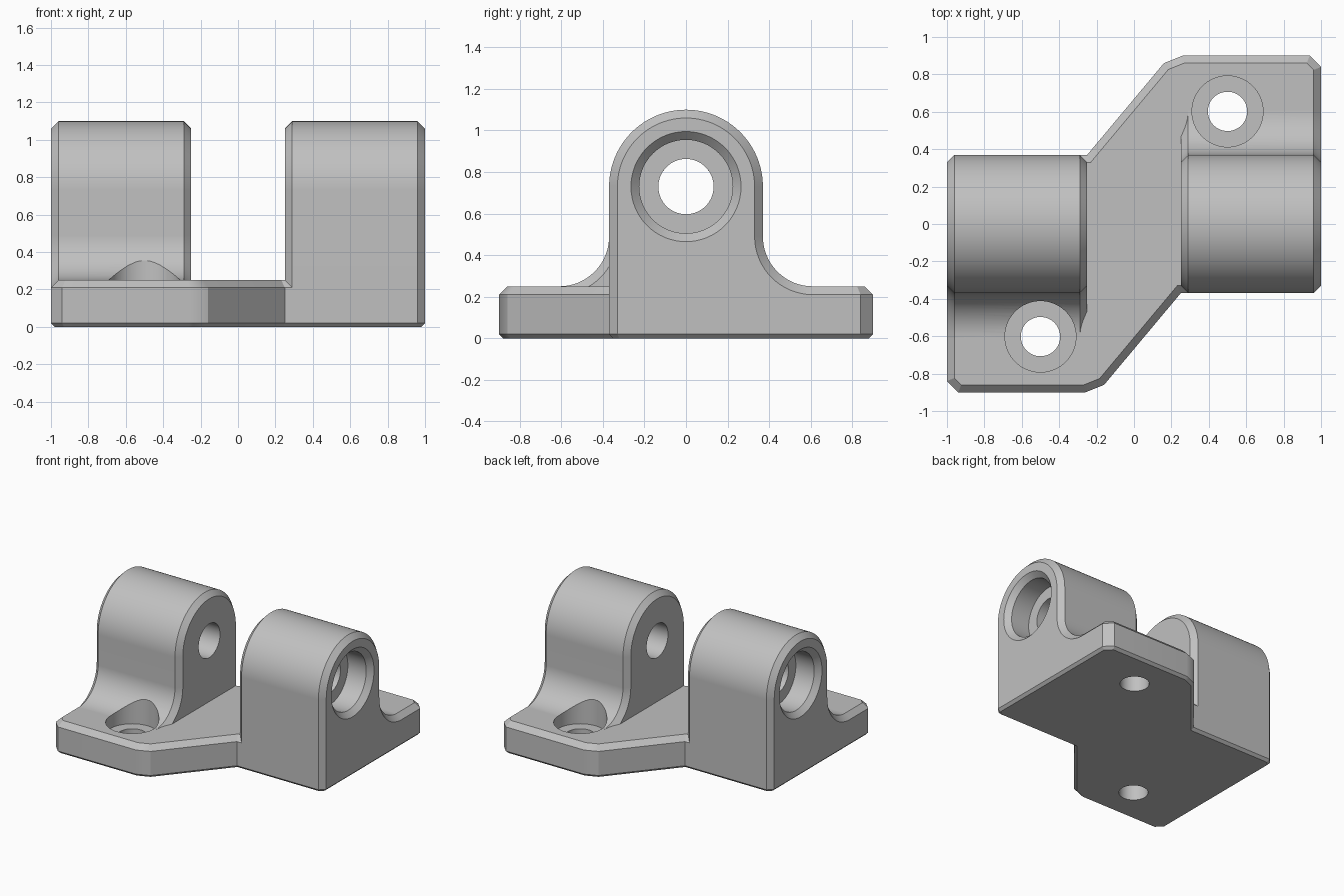
import bpy
import bmesh
import math
from mathutils import Matrix, Vector

cube = bpy.data.objects.get("Cube")
if cube:
    bpy.data.objects.remove(cube, do_unlink=True)

CHAMFER = 0.04
AXIS_Z = 0.73          # height of the pin axis
PLATE_TOP = 0.25
HALF_TURN = Matrix.Rotation(math.pi, 4, 'Z')

grey = bpy.data.materials.new("plain_grey")
grey.use_nodes = True
GREY = (0.53, 0.53, 0.53, 1)
grey.diffuse_color = GREY
grey.node_tree.nodes["Principled BSDF"].inputs["Base Color"].default_value = GREY


def loft(name, rings):
    """Closed solid through a list of equally long rings of points."""
    bm = bmesh.new()
    loops = [[bm.verts.new(p) for p in ring] for ring in rings]
    n = len(loops[0])
    for a, b in zip(loops, loops[1:]):
        for i in range(n):
            j = (i + 1) % n
            bm.faces.new((a[i], a[j], b[j], b[i]))
    bm.faces.new(loops[0][::-1])
    bm.faces.new(loops[-1])
    bmesh.ops.recalc_face_normals(bm, faces=bm.faces)
    mesh = bpy.data.meshes.new(name)
    bm.to_mesh(mesh)
    bm.free()
    mesh.materials.append(grey)
    obj = bpy.data.objects.new(name, mesh)
    bpy.context.collection.objects.link(obj)
    return obj


def turned(name, steps, matrix, sides=64):
    """Round solid from (height, radius) steps along z, then placed."""
    rings = []
    for h, r in steps:
        ring = [(r * math.cos(t), r * math.sin(t), h)
                for t in (2 * math.pi * i / sides for i in range(sides))]
        rings.append([matrix @ Vector(p) for p in ring])
    return loft(name, rings)


def inset(points, d):
    """Mitred inward offset of a counter-clockwise outline."""
    result = []
    for i, p in enumerate(points):
        p = Vector(p)
        a = (p - Vector(points[i - 1])).normalized()
        b = (Vector(points[(i + 1) % len(points)]) - p).normalized()
        na, nb = Vector((-a.y, a.x)), Vector((-b.y, b.x))
        result.append(p + (na + nb) * d / (1 + na.dot(nb)))
    return result


def arc(cy, cz, r, start, end, steps):
    angles = [math.radians(start + (end - start) * i / steps) for i in range(steps + 1)]
    return [(cy + r * math.cos(t), cz + r * math.sin(t)) for t in angles]


def combine(target, tool, operation):
    mod = target.modifiers.new(tool.name, 'BOOLEAN')
    mod.object, mod.operation, mod.solver = tool, operation, 'EXACT'
    bpy.context.view_layer.objects.active = target
    bpy.ops.object.modifier_apply(modifier=mod.name)
    bpy.data.objects.remove(tool, do_unlink=True)


# Base plate: half the outline, repeated by a half turn
half = [(-1, -0.84), (-0.94, -0.9), (-0.26, -0.9), (-0.16, -0.86),
        (0.25, -0.37), (0.96, -0.37), (1, -0.33)]
# the corner belongs to the turned half as well, so both halves join exactly
outline = half + [(-x, -y) for x, y in half]
layers = [(0, 0.02), (0.02, 0), (PLATE_TOP - CHAMFER, 0), (PLATE_TOP, CHAMFER)]
bracket = loft("pivot_bracket",
               [[(p.x, p.y, z) for p in inset(outline, d)] for z, d in layers])


# Bearing block: arch with a fillet running out onto the plate
def block_ring(x, d):
    profile = [(0.61, 0.1), (0.61, PLATE_TOP - d)]
    profile += arc(0.61, 0.49, 0.24 + d, 270, 180, 16)[1:]
    profile += arc(0, AXIS_Z, 0.37 - d, 0, 180, 48)
    profile += [(d - 0.37, 0.1)]
    return [Vector((x, y, z)) for y, z in profile]


sections = [(0.25, CHAMFER), (0.25 + CHAMFER, 0), (1 - CHAMFER, 0), (1, CHAMFER)]
for side, turn in (("left", Matrix.Identity(4)), ("right", HALF_TURN)):
    block = loft(side + "_block",
                 [[turn @ p for p in block_ring(x, d)] for x, d in sections])
    combine(bracket, block, 'UNION')

# Stepped pin bores and recessed screw holes
for side, turn in (("left", Matrix.Identity(4)), ("right", HALF_TURN)):
    along_x = turn @ Matrix.Translation((0, 0, AXIS_Z)) @ Matrix.Rotation(math.pi / 2, 4, 'Y')
    bore = turned(side + "_bore", [(0.1, 0.133), (0.8, 0.133), (0.8, 0.225),
                                   (0.96, 0.225), (1.01, 0.275)], along_x)
    combine(bracket, bore, 'DIFFERENCE')
    upright = turn @ Matrix.Translation((0.5, 0.602, 0))
    screw = turned(side + "_screw_hole", [(-0.1, 0.105), (0.15, 0.105),
                                          (0.15, 0.19), (0.6, 0.19)], upright)
    combine(bracket, screw, 'DIFFERENCE')

# Smooth curves, crisp edges
bpy.ops.object.select_all(action='DESELECT')
bracket.select_set(True)
bpy.context.view_layer.objects.active = bracket
bpy.ops.object.shade_smooth_by_angle(angle=math.radians(25))
weighted = bracket.modifiers.new("even_shading", 'WEIGHTED_NORMAL')
weighted.keep_sharp = True
